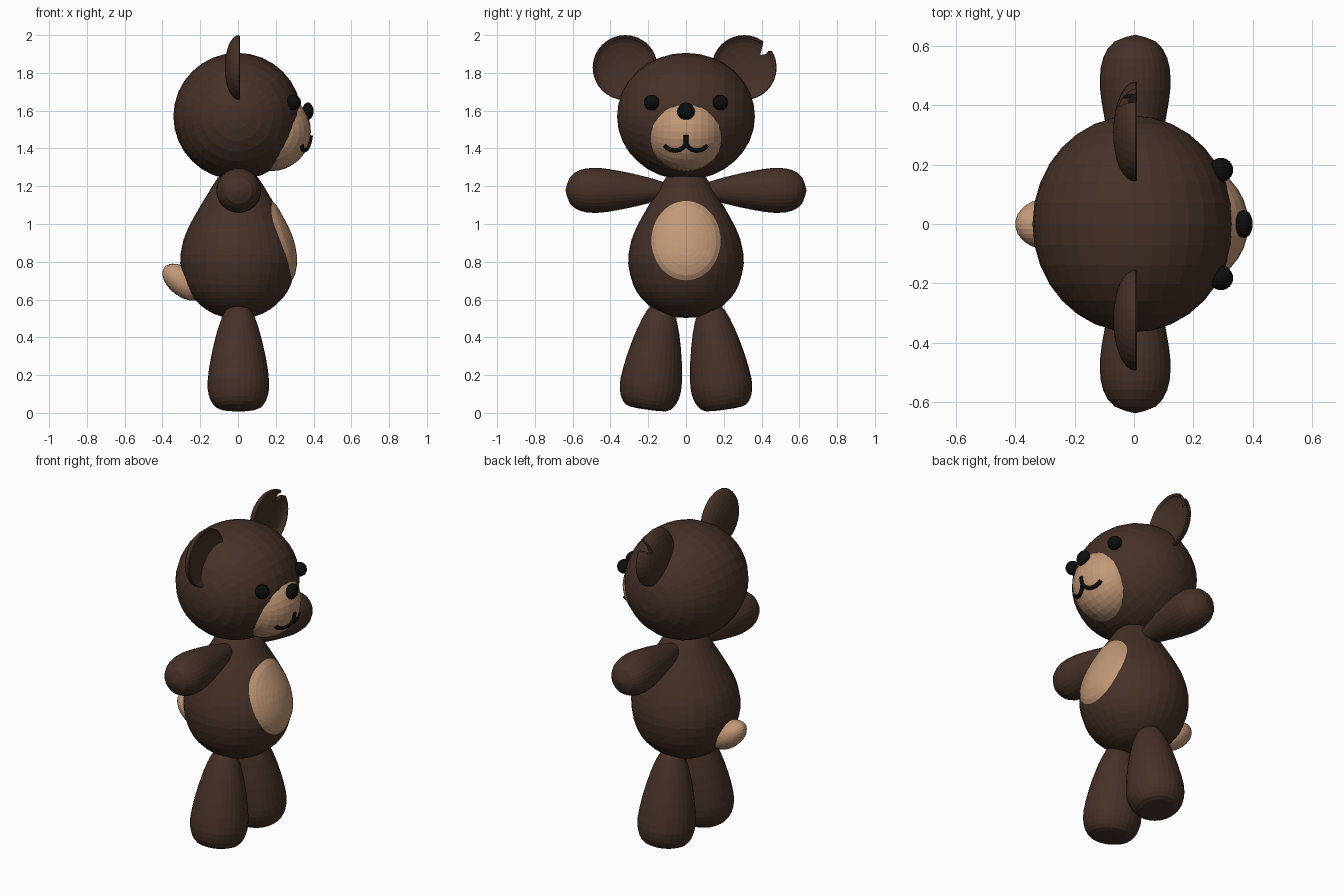
import bpy, bmesh, math
from mathutils import Matrix, Vector

if "Cube" in bpy.data.objects:
    bpy.data.objects.remove(bpy.data.objects["Cube"])


def material(name, rgb):
    m = bpy.data.materials.new(name)
    m.diffuse_color = (*rgb, 1)
    m.use_nodes = True
    m.node_tree.nodes["Principled BSDF"].inputs["Base Color"].default_value = m.diffuse_color
    return m


BROWN = material("brown fur", (0.062, 0.031, 0.021))
TAN = material("tan fur", (0.54, 0.315, 0.185))
BLACK = material("black", (0.004, 0.004, 0.004))


def finish(bm, name, mat):
    bmesh.ops.recalc_face_normals(bm, faces=bm.faces)
    me = bpy.data.meshes.new(name)
    bm.to_mesh(me)
    bm.free()
    me.materials.append(mat)
    ob = bpy.data.objects.new(name, me)
    bpy.context.collection.objects.link(ob)
    return ob


def ellipsoid(name, mat, loc, radii, rot=(math.pi / 2, 'X'), tilt=0, u=32, v=16):
    """Sphere with poles along y, scaled, tilted about y and placed."""
    bm = bmesh.new()
    bmesh.ops.create_uvsphere(bm, u_segments=u, v_segments=v, radius=1)
    m = (Matrix.Translation(loc) @ Matrix.Rotation(tilt, 4, 'Y')
         @ Matrix.Diagonal((*radii, 1)) @ Matrix.Rotation(rot[0], 4, rot[1]))
    bm.transform(m)
    return finish(bm, name, mat)


def smooth_profile(pts, n=3):
    """Catmull-Rom through (radius, height) points."""
    out = []
    for i in range(len(pts) - 1):
        p = [Vector(pts[min(max(i + k, 0), len(pts) - 1)]) for k in (-1, 0, 1, 2)]
        for s in range(n):
            t = s / n
            q = 0.5 * (2 * p[1] + (p[2] - p[0]) * t
                       + (2 * p[0] - 5 * p[1] + 4 * p[2] - p[3]) * t * t
                       + (3 * p[1] - p[0] - 3 * p[2] + p[3]) * t ** 3)
            out.append((max(q.x, 0), q.y))
    out.append(pts[-1])
    return out


def lathe(name, mat, prof, matrix=Matrix(), seg=32):
    """Revolve a closed-ended profile about z, then place it."""
    bm = bmesh.new()
    rings = []
    for r, z in prof:
        if r < 1e-5:
            rings.append([bm.verts.new((0, 0, z))])
        else:
            rings.append([bm.verts.new((r * math.cos(a), r * math.sin(a), z))
                          for a in (2 * math.pi * i / seg for i in range(seg))])
    for a, b in zip(rings, rings[1:]):
        for i in range(seg):
            j = (i + 1) % seg
            f = [a[i % len(a)], a[j % len(a)], b[j % len(b)], b[i % len(b)]]
            bm.faces.new(list(dict.fromkeys(f)))
    bm.transform(matrix)
    return finish(bm, name, mat)


# Pear-shaped body
body = smooth_profile([(0, 0.503), (0.09, 0.511), (0.165, 0.545), (0.235, 0.605),
                       (0.28, 0.68), (0.306, 0.79), (0.297, 0.88), (0.272, 0.96),
                       (0.22, 1.06), (0.16, 1.16), (0.11, 1.24), (0.06, 1.28), (0, 1.29)], 2)
lathe("body", BROWN, body)


def body_radius(z):
    for (r0, z0), (r1, z1) in zip(body, body[1:]):
        if z0 <= z <= z1:
            return r0 + (r1 - r0) * (z - z0) / (z1 - z0)
    return 0


# Belly patch: thin oval laid over the body's front
bm = bmesh.new()
rows = []
for k in range(9):
    s, ring = k / 8, []
    for i in range(48 if k else 1):
        a = 2 * math.pi * i / 48
        y, z = 0.183 * s * math.cos(a), 0.912 + 0.21 * s * math.sin(a)
        x = math.sqrt(max(body_radius(z) ** 2 - y * y, 0)) + (0.007 if k < 8 else 0)
        ring.append(bm.verts.new((x, y, z)))
    rows.append(ring)
for a, b in zip(rows, rows[1:]):
    for i in range(48):
        j = (i + 1) % 48
        f = [a[i % len(a)], b[i], b[j], a[j % len(a)]]
        bm.faces.new(list(dict.fromkeys(f)))
patch = finish(bm, "belly_patch", TAN)
if patch.data.polygons[0].normal.x < 0:
    patch.data.flip_normals()

# Head, muzzle, nose and tail
ellipsoid("head", BROWN, (-0.003, 0, 1.57), (0.339, 0.365, 0.336))
MUZ, MR = Vector((0.176, 0, 1.49)), 0.21
ellipsoid("muzzle", TAN, MUZ, (MR, MR, MR))
ellipsoid("nose", BLACK, (0.37, 0, 1.597), (0.03, 0.047, 0.046), u=24, v=12)
ellipsoid("tail", TAN, (-0.29, 0, 0.692), (0.127, 0.086, 0.075), tilt=math.radians(38))

# Mouth: three strokes following the muzzle
cu = bpy.data.curves.new("mouth", 'CURVE')
cu.dimensions = '3D'
cu.bevel_depth = 0.012
cu.bevel_resolution = 2
cu.use_fill_caps = True
arc = [(0.0, 1.425), (0.012, 1.408), (0.032, 1.394), (0.056, 1.389),
       (0.082, 1.394), (0.102, 1.405), (0.113, 1.416)]
for path in (arc, [(-y, z) for y, z in arc], [(0, 1.47), (0, 1.447), (0, 1.42)]):
    sp = cu.splines.new('POLY')
    sp.points.add(len(path) - 1)
    for p, (y, z) in zip(sp.points, path):
        x = MUZ.x + math.sqrt(MR ** 2 - y * y - (z - MUZ.z) ** 2)
        p.co = (x, y, z, 1)
cu.materials.append(BLACK)
mouth = bpy.data.objects.new("mouth", cu)
bpy.context.collection.objects.link(mouth)
bpy.context.view_layer.objects.active = mouth
mouth.select_set(True)
bpy.ops.object.convert(target='MESH')

# Profiles of limbs and cupped ears
arm = smooth_profile([(0, 0.08), (0.035, 0.1), (0.06, 0.17), (0.088, 0.28), (0.113, 0.41),
                      (0.119, 0.49), (0.108, 0.56), (0.07, 0.615), (0, 0.638)], 2)
leg = smooth_profile([(0, 0), (0.095, 0.004), (0.135, 0.03), (0.157, 0.08), (0.163, 0.15),
                      (0.145, 0.28), (0.112, 0.42), (0.075, 0.52), (0.04, 0.562), (0, 0.575)], 2)
ear = [(0.172 * math.sin(t), 0.005 - 0.075 * math.cos(t))
       for t in (math.pi / 2 * i / 8 for i in range(9))]
ear += [(0.168, 0.01)]
ear += [(0.158 * math.sin(t), 0.004 - 0.038 * math.cos(t))
        for t in (math.pi / 2 * i / 6 for i in range(6, -1, -1))]

ears = {}
for side, label in ((-1, "right"), (1, "left")):
    T, R = Matrix.Translation, Matrix.Rotation
    ellipsoid(label + "_eye", BLACK, (0.293, side * 0.182, 1.643), (0.041,) * 3, u=24, v=12)
    lathe(label + "_arm", BROWN, arm, T((0.004, 0, 1.178)) @ R(-side * math.pi / 2, 4, 'X'))
    lathe(label + "_leg", BROWN, leg,
          T((0.002, side * 0.205, 0.017)) @ R(side * math.radians(8), 4, 'X'))
    ears[side] = lathe(label + "_ear", BROWN, ear,
                       T((0, -0.322 if side < 0 else 0.308, 1.828)) @ R(math.pi / 2, 4, 'Y'))

# Torn notch in the left ear
bm = bmesh.new()
outline = [(0.412, 2.06), (0.412, 1.972), (0.393, 1.894), (0.424, 1.9),
           (0.436, 1.916), (0.453, 1.916), (0.56, 1.97), (0.56, 2.06)]
face = bm.faces.new([bm.verts.new((-0.2, y, z)) for y, z in outline])
new = bmesh.ops.extrude_face_region(bm, geom=[face])["geom"]
bmesh.ops.translate(bm, vec=(0.4, 0, 0), verts=[g for g in new if isinstance(g, bmesh.types.BMVert)])
cutter = finish(bm, "notch_cutter", BROWN)
cutter.hide_render = True
mod = ears[1].modifiers.new("notch", 'BOOLEAN')
mod.operation, mod.object, mod.solver = 'DIFFERENCE', cutter, 'EXACT'
bpy.context.view_layer.objects.active = ears[1]
bpy.ops.object.modifier_apply(modifier=mod.name)
bpy.data.objects.remove(cutter)
